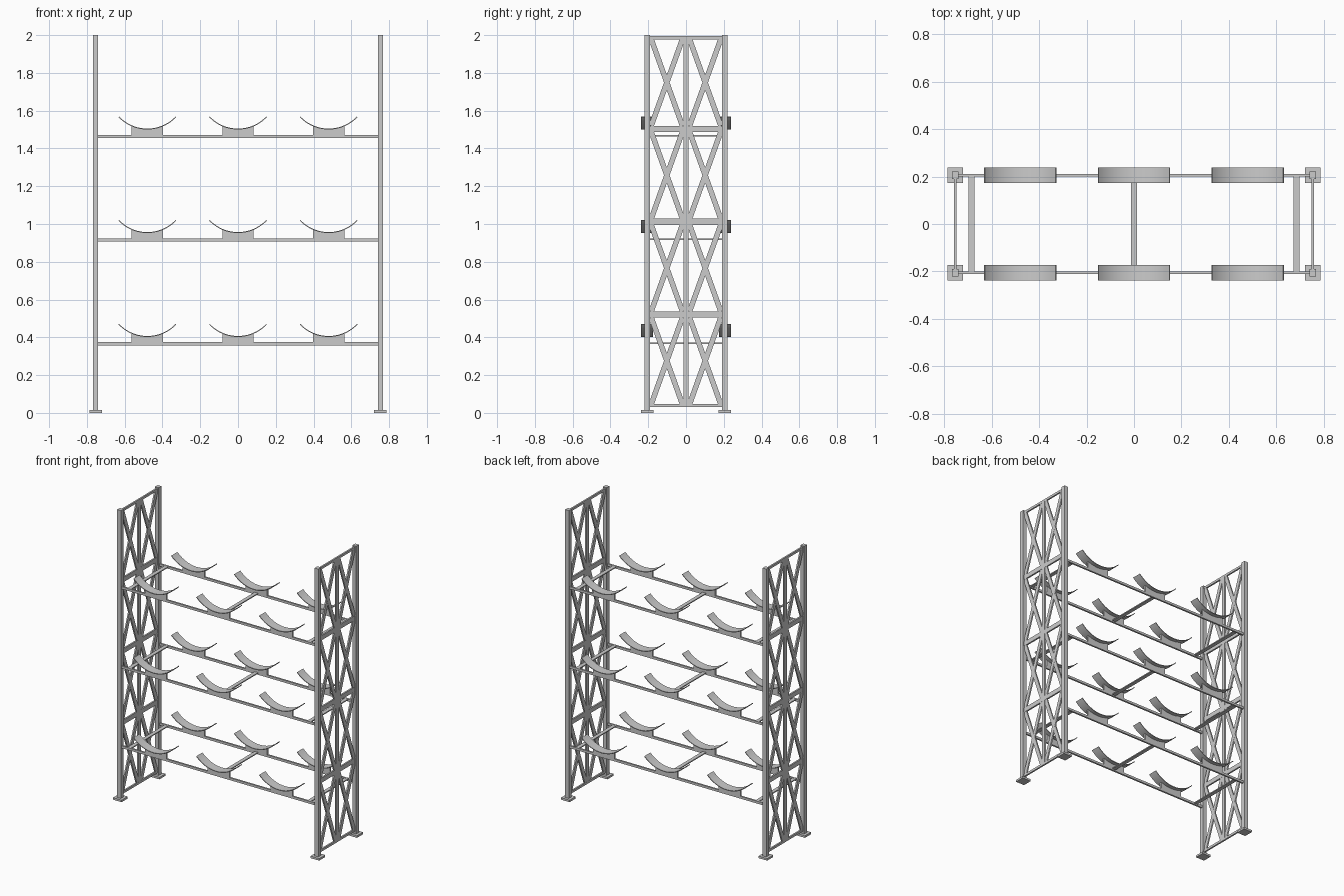
import bpy, math
from mathutils import Vector

if "Cube" in bpy.data.objects:
    bpy.data.objects.remove(bpy.data.objects["Cube"])

POST_X, POST_Y = 0.754, 0.206
SHELVES = (0.358, 0.908, 1.456)      # underside of each shelf beam
LEVELS = (0.03, 0.521, 1.012, 1.504, 1.994)  # side panel divisions


def mesh_object(name, verts, faces):
    me = bpy.data.meshes.new(name)
    me.from_pydata(verts, [], faces)
    ob = bpy.data.objects.new(name, me)
    bpy.context.collection.objects.link(ob)
    return ob


def box(name, center, size, tilt=0.0):
    x, y, z = (s / 2 for s in size)
    v = [(a * x, b * y, c * z) for a in (-1, 1) for b in (-1, 1) for c in (-1, 1)]
    f = [(0, 1, 3, 2), (4, 6, 7, 5), (0, 4, 5, 1), (2, 3, 7, 6), (0, 2, 6, 4), (1, 5, 7, 3)]
    ob = mesh_object(name, v, f)
    ob.location = center
    ob.rotation_euler.x = tilt
    return ob


def strip(name, upper, lower, width, location):
    """Solid between two matching x-z curves, extruded along y."""
    n, w = len(upper), width / 2
    v = []
    for (xu, zu), (xl, zl) in zip(upper, lower):
        v += [(xu, -w, zu), (xu, w, zu), (xl, w, zl), (xl, -w, zl)]
    f = [(3, 2, 1, 0), tuple(4 * (n - 1) + k for k in range(4))]
    for i in range(n - 1):
        for k in range(4):
            a, b = 4 * i + k, 4 * i + (k + 1) % 4
            f.append((a, b, b + 4, a + 4))
    ob = mesh_object(name, v, f)
    ob.location = location
    return ob


def brace(name, x, a, b, width, depth):
    a, b = Vector(a), Vector(b)
    d, m = b - a, (a + b) / 2
    return box(name, (x, m.x, m.y), (depth, width, d.length), math.atan2(-d.x, d.y))


# Side frames
for sx in (-1, 1):
    x = sx * POST_X
    for sy in (-1, 1):
        box("post", (x, sy * POST_Y, 1.0), (0.028, 0.03, 2.0))
        box("foot_plate", (x, sy * POST_Y, 0.007), (0.066, 0.066, 0.014))
    box("center_upright", (x, 0, 1.012), (0.011, 0.028, 1.964))
    for i, z in enumerate(LEVELS):
        end = i in (0, 4)
        zc = z + (0.008 if i == 0 else -0.008 if i == 4 else 0)
        box("panel_rail", (x, 0, zc), (0.011, 0.39, 0.016 if end else 0.032))
    # crossed braces in each half bay
    for z0, z1 in zip(LEVELS, LEVELS[1:]):
        lo, hi = z0 + 0.016, z1 - 0.016
        for sy in (-1, 1):
            brace("brace_out", x, (sy * 0.019, lo), (sy * 0.184, hi), 0.028, 0.010)
            brace("brace_in", x, (sy * 0.184, lo), (sy * 0.019, hi), 0.028, 0.009)

# Shelves: long beams, flat ties and curved cradles
R, HALF, T, N = 0.211, 0.153, 0.005, 20
ANG = math.asin(HALF / R)


def arc(radius, ang, n):
    return [(radius * math.sin(t), R - radius * math.cos(t))
            for t in (-ang + 2 * ang * i / n for i in range(n + 1))]


for z in SHELVES:
    for sy in (-1, 1):
        y = sy * POST_Y
        box("shelf_beam", (0, y, z + 0.008), (1.49, 0.012, 0.016))
        for cx in (-0.48, 0, 0.48):
            pos = (cx, y, z + 0.044)
            cradle = strip("cradle", arc(R - T, ANG, N), arc(R, ANG, N), 0.065, pos)
            for p in cradle.data.polygons:
                p.use_smooth = True
            cradle.data.set_sharp_from_angle(angle=math.radians(35))
            top = arc(R - T / 2, math.asin(0.084 / R), 12)
            strip("cradle_support", top, [(px, -0.03) for px, _ in top], 0.012, pos)
    for cx in (-0.686, 0, 0.686):
        box("shelf_tie", (cx, 0, z + 0.0115), (0.026, 0.402, 0.007))
